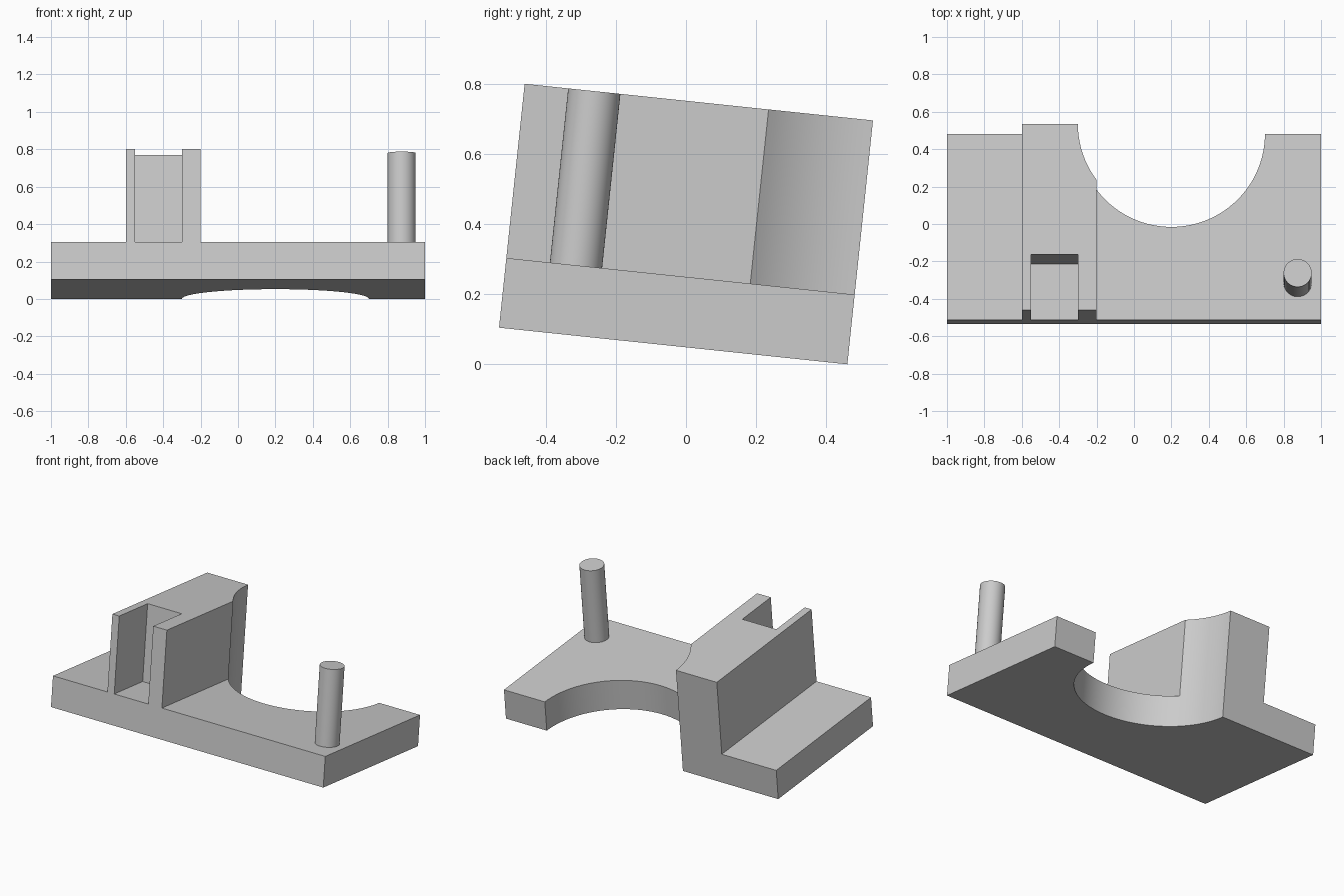
import bpy, bmesh
from math import radians, sin, cos
from mathutils import Matrix, Vector

if "Cube" in bpy.data.objects:
    bpy.data.objects.remove(bpy.data.objects["Cube"])

# Plain grey for the whole bracket
GREY = (0.6, 0.6, 0.6, 1)
grey = bpy.data.materials.new("plain_grey")
grey.use_nodes = True
grey.diffuse_color = GREY
grey.node_tree.nodes["Principled BSDF"].inputs["Base Color"].default_value = GREY

# Everything is modelled upright, then leaned back with the front edge raised
TILT = radians(6)
LENGTH, BASE, TOP = 1.0, 0.2, 0.7
HALF_DEPTH = (LENGTH * cos(TILT) + TOP * sin(TILT)) / 2
LEAN = Matrix.Translation((0, -HALF_DEPTH, LENGTH * sin(TILT))) @ Matrix.Rotation(-TILT, 4, "X")


def finish(name, bm):
    mesh = bpy.data.meshes.new(name)
    bm.to_mesh(mesh)
    bm.free()
    mesh.materials.append(grey)
    obj = bpy.data.objects.new(name, mesh)
    bpy.context.collection.objects.link(obj)
    return obj


def box(name, low, high):
    low, high = Vector(low), Vector(high)
    bm = bmesh.new()
    bmesh.ops.create_cube(bm, size=1)
    bmesh.ops.scale(bm, vec=high - low, verts=bm.verts)
    bmesh.ops.translate(bm, vec=(low + high) / 2, verts=bm.verts)
    return finish(name, bm)


def cylinder(name, x, y, radius, low, high, sides):
    bm = bmesh.new()
    bmesh.ops.create_cone(bm, cap_ends=True, segments=sides, radius1=radius,
                          radius2=radius, depth=high - low)
    bmesh.ops.translate(bm, vec=(x, y, (low + high) / 2), verts=bm.verts)
    return finish(name, bm)


def select_only(obj):
    bpy.ops.object.select_all(action="DESELECT")
    obj.select_set(True)
    bpy.context.view_layer.objects.active = obj


def combine(target, other, operation):
    mod = target.modifiers.new(operation.lower(), "BOOLEAN")
    mod.operation, mod.solver, mod.object = operation, "EXACT", other
    select_only(target)
    bpy.ops.object.modifier_apply(modifier=mod.name)
    bpy.data.objects.remove(other)


# Base plate with the tall block, open slot and round bite in the back edge
bracket = box("bracket_body", (-1, 0, 0), (1, LENGTH, BASE))
combine(bracket, box("tall_block", (-0.6, 0, 0), (-0.2, LENGTH, TOP)), "UNION")
combine(bracket, box("slot_cutter", (-0.55, -0.2, BASE), (-0.3, 0.3, 1)), "DIFFERENCE")
combine(bracket, cylinder("round_cutter", 0.2, LENGTH, 0.5, -0.2, 1, 96), "DIFFERENCE")

# Upright pin near the front left corner
pin = cylinder("upright_pin", 0.875, 0.2, 0.075, BASE - 0.05, TOP, 48)

for part in (bracket, pin):
    part.data.transform(LEAN)
    select_only(part)
    bpy.ops.object.shade_smooth_by_angle(angle=radians(30))
